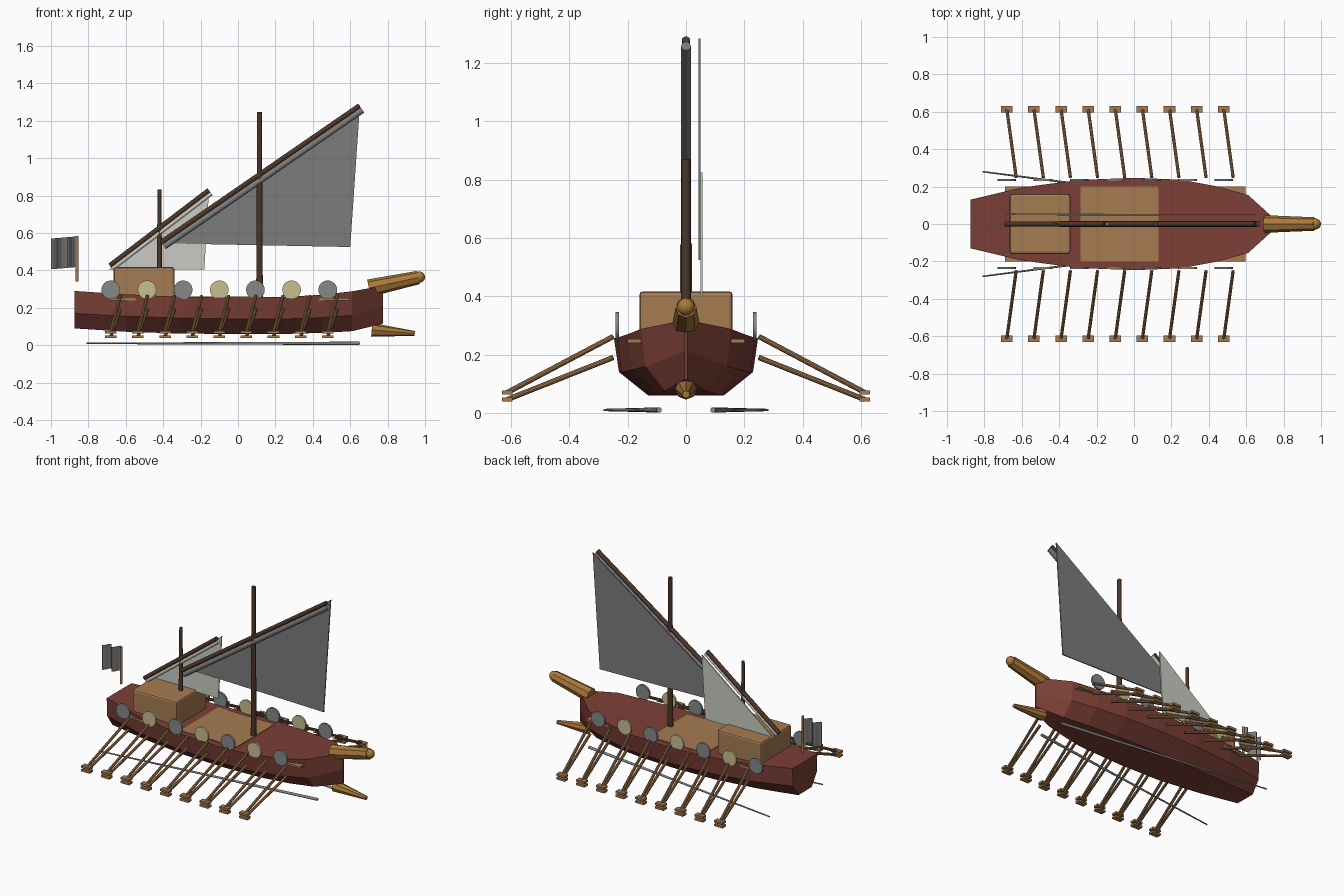
import bpy, bmesh, math
from mathutils import Vector

if "Cube" in bpy.data.objects:
    bpy.data.objects.remove(bpy.data.objects["Cube"])


def material(name, rgb):
    m = bpy.data.materials.new(name)
    m.use_nodes = True
    m.diffuse_color = (*rgb, 1)
    m.node_tree.nodes["Principled BSDF"].inputs["Base Color"].default_value = (*rgb, 1)
    return m


RED = material("red_brown_hull", (0.2, 0.05, 0.037))
WOOD = material("light_wood", (0.38, 0.2, 0.085))
GOLD = material("golden_wood", (0.4, 0.19, 0.04))
DARK = material("dark_wood", (0.075, 0.036, 0.02))
GREY = material("grey_cloth", (0.2, 0.2, 0.2))
PALE = material("pale_cloth", (0.58, 0.6, 0.54))
IVORY = material("ivory_shield", (0.57, 0.52, 0.28))
STEEL = material("steel_grey", (0.24, 0.25, 0.25))


def finish(name, bm, mat, smooth=False):
    bmesh.ops.recalc_face_normals(bm, faces=bm.faces)
    mesh = bpy.data.meshes.new(name)
    bm.to_mesh(mesh)
    bm.free()
    mesh.materials.append(mat)
    ob = bpy.data.objects.new(name, mesh)
    bpy.context.collection.objects.link(ob)
    if smooth:
        bpy.ops.object.select_all(action='DESELECT')
        ob.select_set(True)
        bpy.context.view_layer.objects.active = ob
        bpy.ops.object.shade_smooth_by_angle(angle=math.radians(35))
    return ob


def box(name, lo, hi, mat, bevel=0):
    bm = bmesh.new()
    bmesh.ops.create_cube(bm, size=1)
    lo, hi = Vector(lo), Vector(hi)
    for v in bm.verts:
        v.co = (lo + hi) / 2 + v.co * (hi - lo)
    ob = finish(name, bm, mat)
    if bevel:
        mod = ob.modifiers.new("rounded_edges", 'BEVEL')
        mod.width, mod.segments = bevel, 2
    return ob


def rod(name, a, b, r1, r2, mat, sides=16):
    a, b = Vector(a), Vector(b)
    bm = bmesh.new()
    bmesh.ops.create_cone(bm, cap_ends=True, segments=sides, radius1=r1,
                          radius2=r2, depth=(b - a).length)
    turn = (b - a).to_track_quat('Z', 'Y')
    for v in bm.verts:
        v.co = (a + b) / 2 + turn @ v.co
    return finish(name, bm, mat, sides > 8)


def sheet(name, outline, y, thick, mat):
    bm = bmesh.new()
    face = bm.faces.new([bm.verts.new((x, y - thick / 2, z)) for x, z in outline])
    grown = bmesh.ops.extrude_face_region(bm, geom=[face])["geom"]
    for v in grown:
        if isinstance(v, bmesh.types.BMVert):
            v.co.y += thick
    return finish(name, bm, mat)


# Hull: stations of x, then half width and height of rail, chine and bottom
stations = [
    (-0.875, 0.13, 0.29, 0.125, 0.17, 0.07, 0.09),
    (-0.6, 0.195, 0.272, 0.185, 0.155, 0.10, 0.072),
    (-0.3, 0.235, 0.258, 0.22, 0.145, 0.125, 0.062),
    (0.0, 0.247, 0.255, 0.23, 0.14, 0.13, 0.06),
    (0.25, 0.237, 0.258, 0.22, 0.14, 0.12, 0.06),
    (0.45, 0.2, 0.27, 0.185, 0.148, 0.1, 0.066),
    (0.61, 0.155, 0.288, 0.14, 0.16, 0.07, 0.075),
    (0.775, 0.006, 0.318, 0.006, 0.21, 0.006, 0.115),
]
bm = bmesh.new()
rings = []
for x, ty, tz, cy, cz, by, bz in stations:
    half = [(ty, tz), (cy, cz), (by, bz)]
    ring = half + [(-y, z) for y, z in reversed(half)]
    rings.append([bm.verts.new((x, y, z)) for y, z in ring])
for p, q in zip(rings, rings[1:]):
    for i in range(6):
        j = (i + 1) % 6
        bm.faces.new((p[i], p[j], q[j], q[i]))
bm.faces.new(rings[0])
bm.faces.new(rings[-1])
finish("hull", bm, RED)

# Deck, rowing platform and cabin
box("rowing_platform", (-0.69, -0.2, 0.24), (0.595, 0.2, 0.253), WOOD)
box("deck_panel", (-0.285, -0.2, 0.25), (0.13, 0.2, 0.261), WOOD)
box("cabin", (-0.665, -0.16, 0.25), (-0.34, 0.16, 0.417), WOOD, 0.012)

# Bow ram and figurehead
rod("ram", (0.715, 0, 0.082), (0.945, 0, 0.063), 0.037, 0.013, GOLD, 8)
rod("bowsprit", (0.7, 0, 0.305), (0.965, 0, 0.362), 0.047, 0.036, GOLD, 8)
bm = bmesh.new()
bmesh.ops.create_uvsphere(bm, u_segments=16, v_segments=10, radius=0.03)
for v in bm.verts:
    v.co += Vector((0.97, 0, 0.364))
finish("bowsprit_knob", bm, GOLD, True)

# Masts, yards, furled cloth and sails
rod("main_mast", (0.115, 0, 0.24), (0.115, 0, 1.247), 0.018, 0.013, DARK)
rod("rear_mast", (-0.42, 0, 0.4), (-0.42, 0, 0.832), 0.014, 0.01, DARK)
for name, a, b, cloth in (
        ("main", Vector((-0.41, 0, 0.55)), Vector((0.65, 0, 1.28)), GREY),
        ("rear", Vector((-0.685, 0, 0.425)), Vector((-0.155, 0, 0.828)), PALE)):
    rod(name + "_yard", a, b, 0.014, 0.014, DARK)
    along = (b - a).normalized()
    drop = Vector((along.z, 0, -along.x)) * (0.027 if cloth == GREY else 0.02)
    r = 0.017 if cloth == GREY else 0.012
    rod(name + "_furled_cloth", a + drop, b + drop, r, r, cloth)
sheet("main_sail", [(-0.41, 0.545), (0.6, 0.525), (0.652, 1.285)], 0.046, 0.007, GREY)
sheet("rear_sail", [(-0.69, 0.405), (-0.18, 0.405), (-0.155, 0.825)], 0.053, 0.007, PALE)

# Stern flag
rod("flag_pole", (-0.86, 0, 0.34), (-0.86, 0, 0.585), 0.008, 0.008, WOOD)
bm = bmesh.new()
n = 24
cols = []
for i in range(n + 1):
    t = i / n
    x, y = -0.86 - 0.14 * t, 0.02 * math.sin(t * 4 * math.pi)
    sag = 0.012 * t
    cols.append([bm.verts.new((x, y, 0.418 - sag)), bm.verts.new((x, y, 0.582 - sag))])
for p, q in zip(cols, cols[1:]):
    bm.faces.new((p[0], q[0], q[1], p[1]))
finish("flag", bm, GREY, True)

# Shields, two banks of oars and the low side rods
for side, s in (("left", 1), ("right", -1)) :
    for i in range(7):
        x = -0.68 + 0.1933 * i
        rod(f"{side}_shield_{i + 1}", (x, s * 0.229, 0.296), (x, s * 0.241, 0.296),
            0.05, 0.05, IVORY if i % 2 else STEEL, 24)
    for i in range(9):
        x = -0.68 + 0.145 * i
        for bank, top, low in (("upper", 0.262, 0.07), ("lower", 0.19, 0.046)):
            tag = f"{side}_{bank}_oar_{i + 1}"
            rod(tag, (x + 0.05, s * 0.25, top), (x, s * 0.613, low), 0.009, 0.009, WOOD, 10)
            box(tag + "_blade", (x - 0.031, s * 0.614 - 0.018, low - 0.007),
                (x + 0.031, s * 0.614 + 0.018, low + 0.007), WOOD)
    rod(side + "_side_rod", (-0.81, s * 0.28, 0.01), (0.65, s * 0.092, 0.01),
        0.004, 0.009, STEEL)
